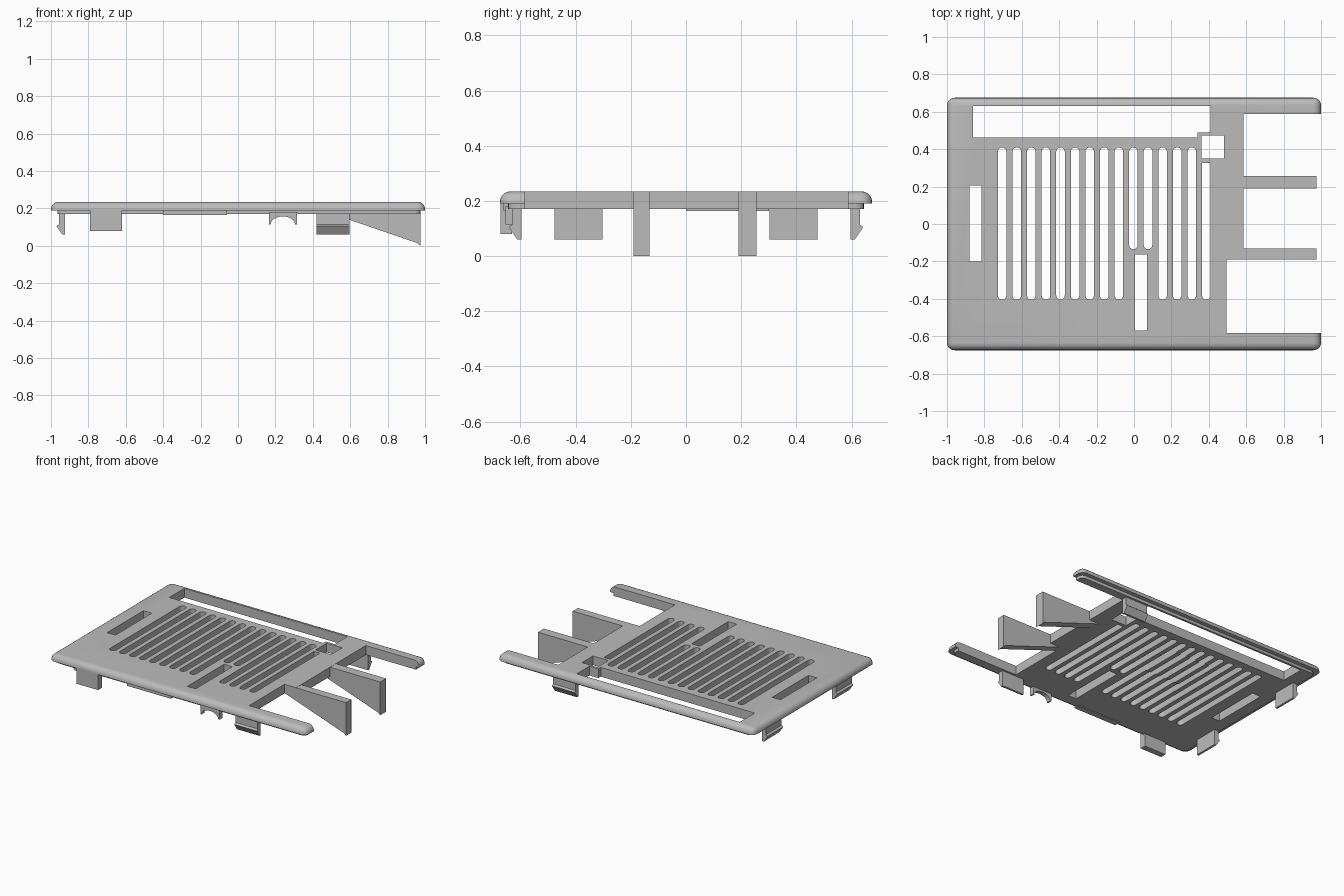
import bpy
import bmesh
from math import sin, cos, pi
from mathutils import Vector

if "Cube" in bpy.data.objects:
    bpy.data.objects.remove(bpy.data.objects["Cube"], do_unlink=True)

grey = bpy.data.materials.new("plain_grey")
grey.use_nodes = True
colour = (0.5, 0.5, 0.5, 1)
grey.diffuse_color = colour
grey.node_tree.nodes["Principled BSDF"].inputs["Base Color"].default_value = colour

TOP, RIM, BASE = 0.235, 0.19, 0.17


def prism(bm, points, axis, lo, hi):
    """Extrude a flat outline along an axis from lo to hi."""
    def place(p, d):
        return {"x": (d, p[0], p[1]), "y": (p[0], d, p[1]), "z": (p[0], p[1], d)}[axis]
    verts = [bm.verts.new(place(p, lo)) for p in points]
    face = bm.faces.new(verts)
    out = bmesh.ops.extrude_face_region(bm, geom=[face])
    step = Vector(place((0, 0), hi - lo))
    bmesh.ops.translate(bm, vec=step, verts=[v for v in out["geom"] if isinstance(v, bmesh.types.BMVert)])


def rect(x0, x1, y0, y1):
    return [(x0, y0), (x1, y0), (x1, y1), (x0, y1)]


def finish(name, bm):
    bmesh.ops.recalc_face_normals(bm, faces=bm.faces)
    mesh = bpy.data.meshes.new(name)
    bm.to_mesh(mesh)
    bm.free()
    mesh.materials.append(grey)
    ob = bpy.data.objects.new(name, mesh)
    bpy.context.collection.objects.link(ob)
    return ob


def part(name, points, axis, lo, hi):
    bm = bmesh.new()
    prism(bm, points, axis, lo, hi)
    return finish(name, bm)


def combine(target, other, operation):
    """Apply a boolean and discard the helper."""
    mod = target.modifiers.new("combine", "BOOLEAN")
    mod.object, mod.operation, mod.solver = other, operation, "EXACT"
    bpy.context.view_layer.objects.active = target
    bpy.ops.object.modifier_apply(modifier=mod.name)
    bpy.data.objects.remove(other, do_unlink=True)


def rounded_slot(x, y0, y1, square_top=False, r=0.023, n=8):
    low = [(x + r * cos(a), y0 + r + r * sin(a)) for a in [pi + pi * i / n for i in range(n + 1)]]
    if square_top:
        return low + [(x + r, y1), (x - r, y1)]
    return low + [(x + r * cos(a), y1 - r + r * sin(a)) for a in [pi * i / n for i in range(n + 1)]]


# Cover plate: rounded upper shell
bm = bmesh.new()
prism(bm, rect(-1, 1, -0.675, 0.675), "z", RIM, TOP)
edges = [e for e in bm.edges if max(v.co.z for v in e.verts) > TOP - 0.01]
bmesh.ops.bevel(bm, geom=edges, offset=0.04, segments=5, profile=0.5, affect="EDGES")
plate = finish("cover_plate", bm)

# Stepped lip below the shell
bm = bmesh.new()
prism(bm, rect(-0.965, 0.975, -0.645, 0.645), "z", BASE, RIM + 0.012)
sides = [e for e in bm.edges if abs(e.verts[0].co.z - e.verts[1].co.z) > 0.01]
bmesh.ops.bevel(bm, geom=sides, offset=0.03, segments=4, profile=0.5, affect="EDGES")
combine(plate, finish("lip", bm), "UNION")

# Raised pad under the vents
combine(plate, part("pad", rect(-0.4, -0.06, 0, 0.3), "z", 0.164, 0.18), "UNION")

# Openings: long window, small windows, open end and vent slots
bm = bmesh.new()
openings = [
    [(-0.86, 0.463), (0.34, 0.463), (0.34, 0.49), (0.41, 0.49), (0.41, 0.63), (-0.86, 0.63)],
    rect(0.36, 0.48, 0.35, 0.473),
    rect(-0.88, -0.815, -0.2, 0.205),
    rect(0.005, 0.07, -0.57, -0.163),
    [(0.495, -0.583), (1.1, -0.583), (1.1, 0.587), (0.585, 0.587), (0.585, -0.19), (0.495, -0.19)],
]
for i in range(15):
    bottom = -0.135 if i in (9, 10) else -0.405
    last = i == 14
    openings.append(rounded_slot(-0.705 + 0.078 * i, bottom, 0.327 if last else 0.41, last))
for outline in openings:
    prism(bm, outline, "z", 0.1, 0.3)
combine(plate, finish("cutter", bm), "DIFFERENCE")

# Wedge fins at the open end
wedge = [(0.5, 0.172), (0.96, 0.014), (0.975, 0), (0.975, 0.234), (0.5, 0.234)]
for name, y0, y1 in (("back_fin", 0.19, 0.256), ("front_fin", -0.19, -0.132)):
    part(name, wedge, "y", y0, y1)

# Snap clips: hooked profile, measured outward from the stem's inner face
hook = [(0, 0.18), (0, 0.06), (0.015, 0.06), (0.045, 0.105), (0.033, 0.115), (0.033, 0.18)]
for name, sign in (("back", 1), ("front", -1)):
    part(name + "_side_clip", [(sign * (0.597 + d), z) for d, z in hook], "x", 0.42, 0.595)
    centre = 0.39 * sign
    part(name + "_end_clip", [(-0.925 - d, z) for d, z in hook], "y", centre - 0.087, centre + 0.087)

# Plain tabs along the front edge
part("front_tab", rect(-0.79, -0.62, 0.08, 0.2), "y", -0.672, -0.63)
part("front_ledge", rect(-0.4, -0.06, 0.165, 0.2), "y", -0.662, -0.62)

# Arched saddle on the front edge
arch = [(0.24 - 0.065 * cos(pi * i / 12), 0.115 + 0.042 * sin(pi * i / 12)) for i in range(13)]
part("cable_saddle", [(0.165, 0.18), (0.165, 0.115)] + arch + [(0.315, 0.115), (0.315, 0.18)],
     "y", -0.655, -0.625)

# Smooth only the rounded edges
bpy.ops.object.select_all(action="DESELECT")
plate.select_set(True)
bpy.context.view_layer.objects.active = plate
bpy.ops.object.shade_smooth_by_angle(angle=pi / 6)
